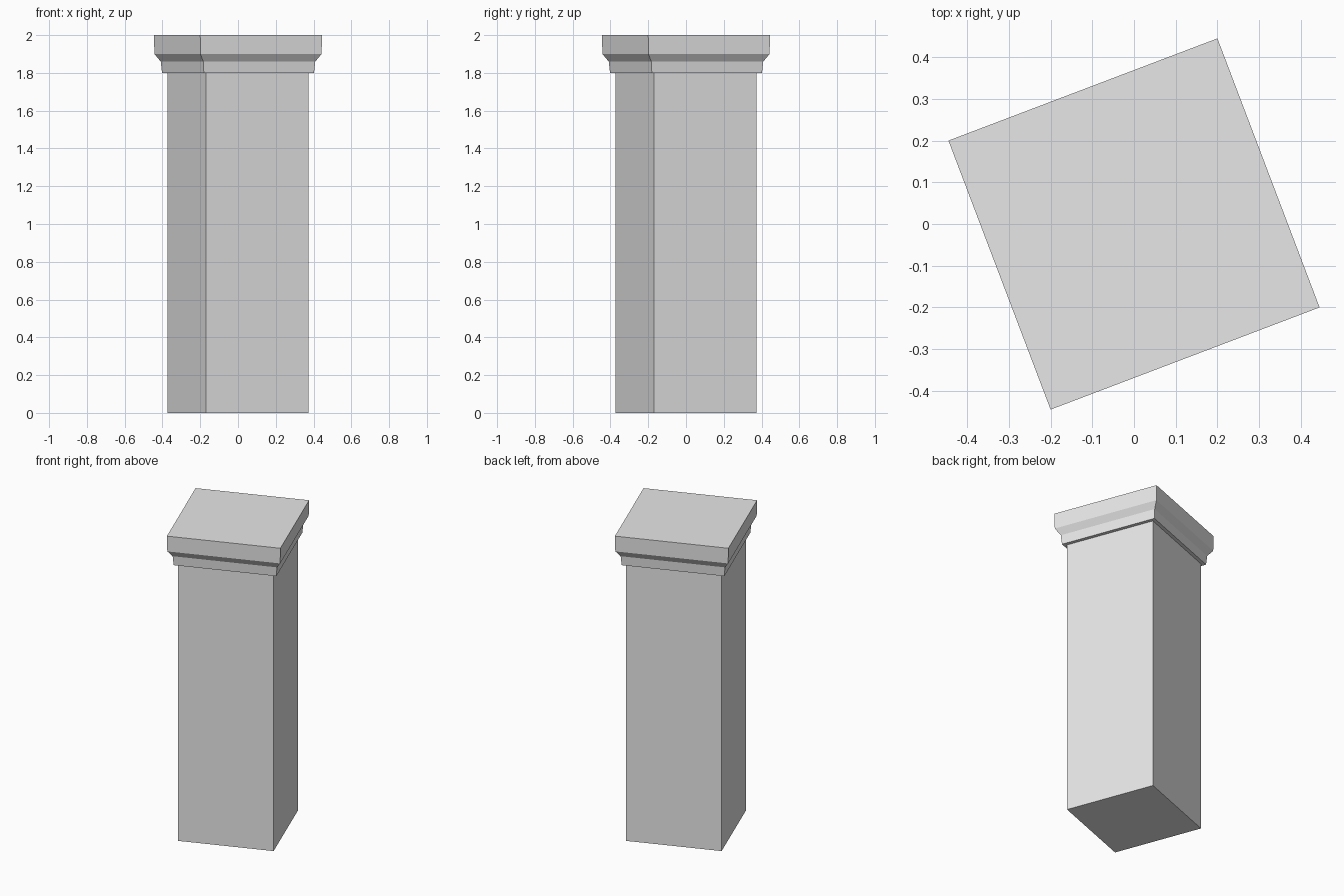
import bpy
import bmesh
from math import radians

cube = bpy.data.objects.get("Cube")
if cube:
    bpy.data.objects.remove(cube, do_unlink=True)

# One plain stone colour
STONE = (0.8, 0.8, 0.8, 1.0)
stone = bpy.data.materials.new("light_grey_stone")
stone.use_nodes = True
stone.diffuse_color = STONE
stone.node_tree.nodes["Principled BSDF"].inputs["Base Color"].default_value = STONE

TURN = radians(20.8)


def square_loft(name, profile):
    """Stack square rings given as (half width, height) and cap both ends."""
    bm = bmesh.new()
    rings = [[bm.verts.new((sx * w, sy * w, z))
              for sx, sy in ((-1, -1), (1, -1), (1, 1), (-1, 1))]
             for w, z in profile]
    for low, high in zip(rings, rings[1:]):
        for i in range(4):
            j = (i + 1) % 4
            bm.faces.new((low[i], low[j], high[j], high[i]))
    bm.faces.new(rings[0][::-1])
    bm.faces.new(rings[-1])
    mesh = bpy.data.meshes.new(name)
    bm.to_mesh(mesh)
    bm.free()
    mesh.materials.append(stone)
    obj = bpy.data.objects.new(name, mesh)
    obj.rotation_euler.z = TURN
    bpy.context.collection.objects.link(obj)
    return obj


# Square shaft
square_loft("shaft", [(0.29, 0), (0.29, 1.8)])

# Moulded cap: narrow neck, flared underside, square slab
square_loft("cap", [(0.312, 1.8), (0.317, 1.86), (0.343, 1.9), (0.345, 2)])
